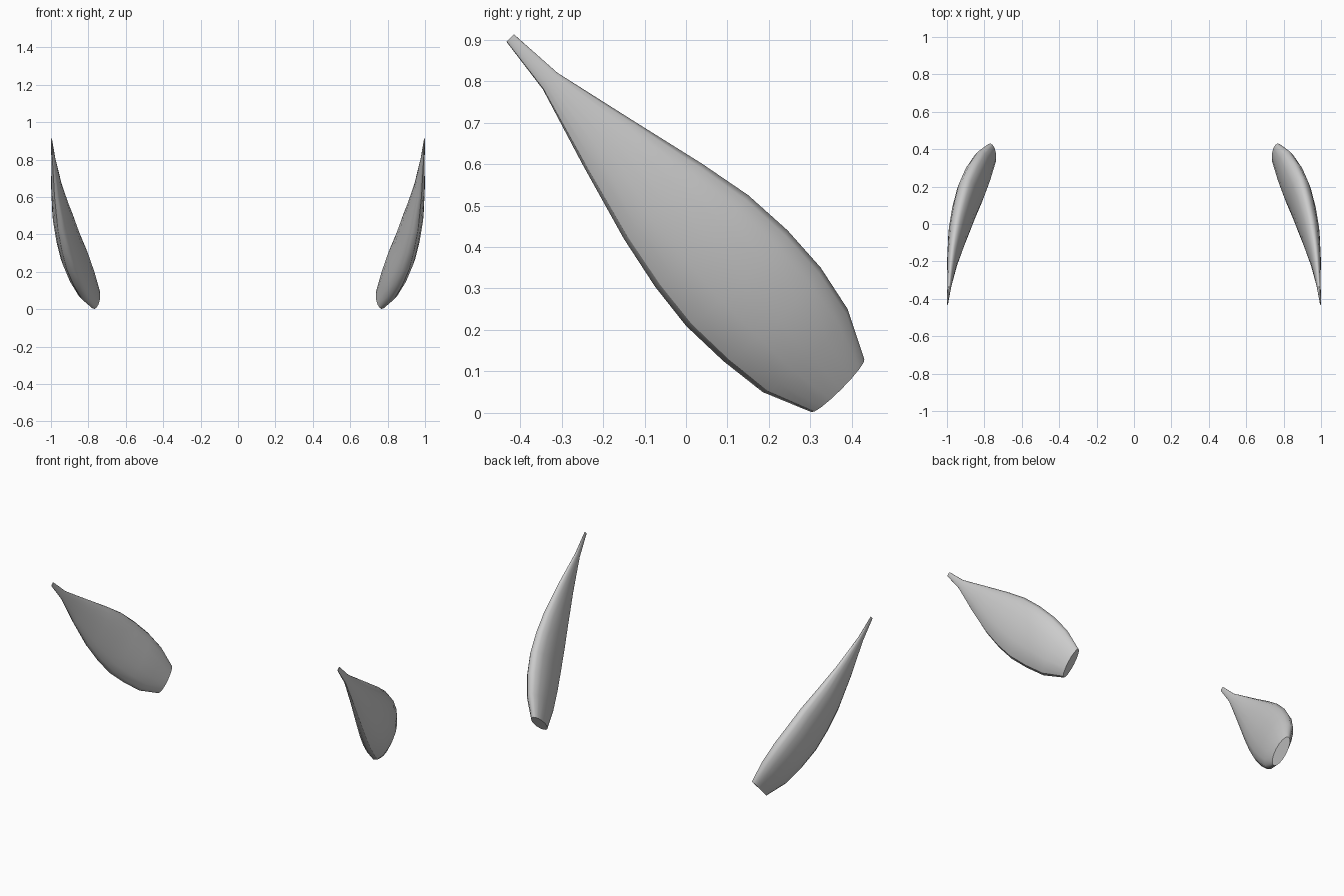
import bpy, bmesh, math
from mathutils import Vector

cube = bpy.data.objects.get("Cube")
if cube:
    bpy.data.objects.remove(cube, do_unlink=True)

# One plain grey for both blades
grey = bpy.data.materials.new("light_grey")
grey.use_nodes = True
colour = (0.6, 0.6, 0.6, 1)
grey.diffuse_color = colour
grey.node_tree.nodes["Principled BSDF"].inputs["Base Color"].default_value = colour

# Stations from tip to root: lower edge (y, z), upper edge (y, z), centre x, half thickness
STATIONS = [
    ((-0.433, 0.895), (-0.415, 0.913), 0.997, 0.003),
    ((-0.345, 0.78), (-0.31, 0.82), 0.987, 0.011),
    ((-0.25, 0.60), (-0.12, 0.70), 0.97, 0.029),
    ((-0.15, 0.42), (0.04, 0.60), 0.945, 0.048),
    ((-0.075, 0.305), (0.15, 0.525), 0.92, 0.057),
    ((0.0, 0.21), (0.245, 0.44), 0.893, 0.062),
    ((0.09, 0.125), (0.325, 0.35), 0.856, 0.063),
    ((0.185, 0.05), (0.39, 0.25), 0.815, 0.054),
    ((0.302, 0.002), (0.43, 0.13), 0.766, 0.032),
]
SIDES = 16
CREASE = 7  # section point where the lower edge turns sharply


def section_point(i):
    a = 2 * math.pi * i / SIDES
    return math.cos(a), math.sin(a)


def make_blade(name, side):
    bm = bmesh.new()
    centres = [Vector((x, (lo[0] + up[0]) / 2, (lo[1] + up[1]) / 2))
               for lo, up, x, t in STATIONS]
    last = len(centres) - 1
    rings = []
    # Lens-shaped sections set square to the curved axis
    for k, (lo, up, x, t) in enumerate(STATIONS):
        axis = centres[min(k + 1, last)] - centres[max(k - 1, 0)]
        half = Vector((0, up[0] - lo[0], up[1] - lo[1])) / 2
        thick = axis.cross(half).normalized()
        if thick.x < 0:
            thick = -thick
        ring = []
        for i in range(SIDES):
            u, v = section_point(i)
            p = centres[k] + half * u + thick * (t * v)
            ring.append(bm.verts.new((side * min(p.x, 1), p.y, max(p.z, 0))))
        rings.append(ring)
    # Skin between sections
    for a, b in zip(rings, rings[1:]):
        for i in range(SIDES):
            j = (i + 1) % SIDES
            bm.faces.new((a[i], a[j], b[j], b[i])).smooth = True
        bm.edges.get((a[CREASE], b[CREASE])).smooth = False
    # Flat tip and root ends with crisp rims
    for ring in (rings[0], rings[-1]):
        cap = bm.faces.new(ring)
        for e in cap.edges:
            e.smooth = False
    bmesh.ops.recalc_face_normals(bm, faces=bm.faces)
    mesh = bpy.data.meshes.new(name)
    bm.to_mesh(mesh)
    bm.free()
    mesh.materials.append(grey)
    bpy.context.collection.objects.link(bpy.data.objects.new(name, mesh))


make_blade("left_blade", 1)
make_blade("right_blade", -1)
